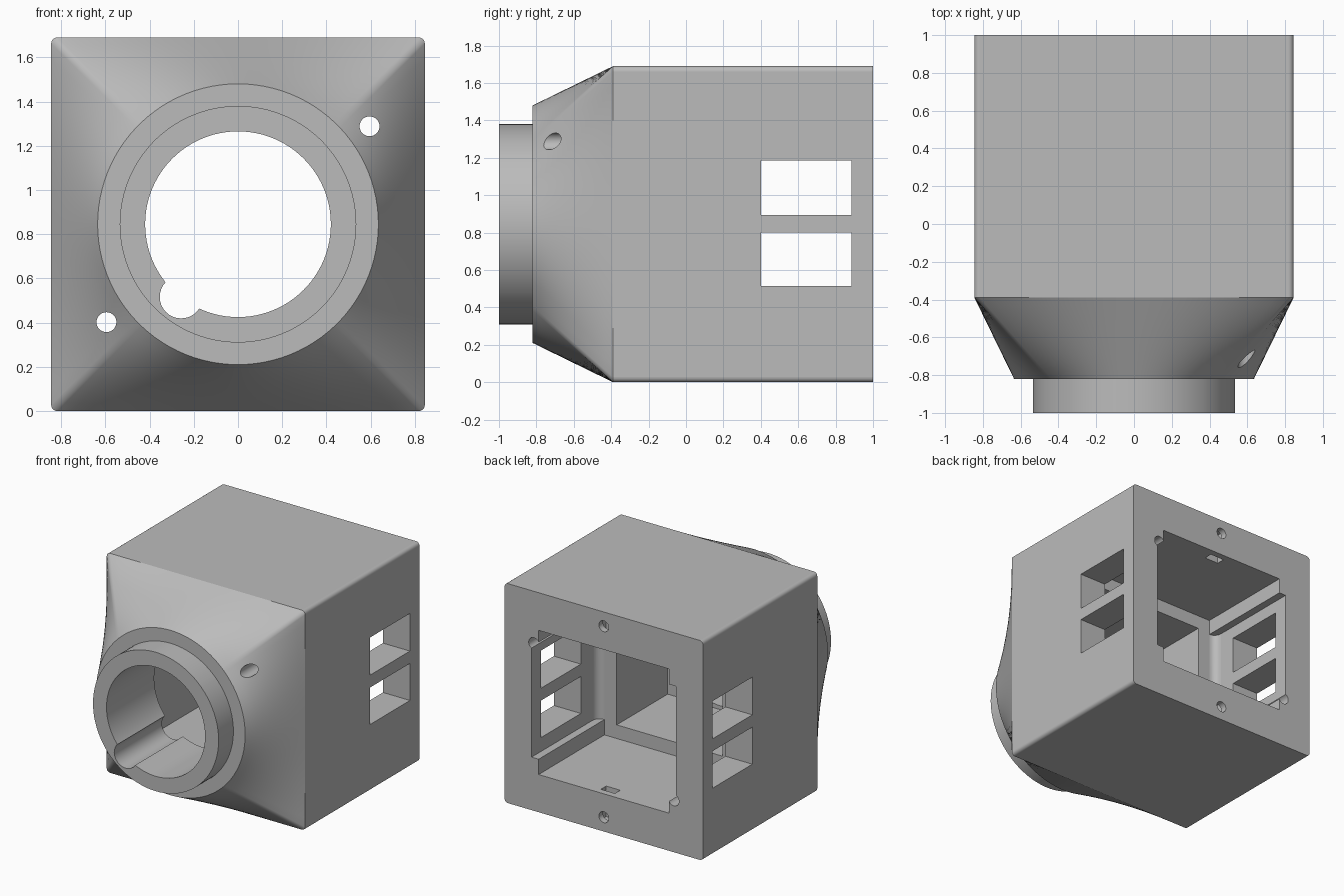
import bpy, bmesh, math
from mathutils import Vector

cube = bpy.data.objects.get("Cube")
if cube:
    bpy.data.objects.remove(cube, do_unlink=True)

HALF = 0.845      # half width of the square body
MID = HALF        # height of the centre axis
FILLET = 0.028    # rounding of the long edges
STEPS = 24        # divisions of each side
ARC = 6           # divisions of each rounded corner
LOFT = 10         # divisions of the tapered nose

grey = bpy.data.materials.new("grey plastic")
grey.use_nodes = True
colour = (0.5, 0.5, 0.5, 1)
grey.diffuse_color = colour
grey.node_tree.nodes["Principled BSDF"].inputs["Base Color"].default_value = colour


def outline():
    """Matching points of the rounded square and of the unit circle."""
    square, circle = [], []
    flat = HALF - FILLET
    edge = math.radians(43.5)
    for side in range(4):
        turn = side * math.pi / 2
        ca, sa = math.cos(turn), math.sin(turn)
        for i in range(STEPS + ARC):
            if i <= STEPS:
                t = 2 * i / STEPS - 1
                p, ang = (HALF, flat * t), edge * t
            else:
                f = (i - STEPS) / ARC
                a = f * math.pi / 2
                p = (flat + FILLET * math.cos(a), flat + FILLET * math.sin(a))
                ang = edge + f * (math.pi / 2 - 2 * edge)
            square.append(Vector((p[0] * ca - p[1] * sa, p[0] * sa + p[1] * ca)))
            circle.append(Vector((math.cos(ang + turn), math.sin(ang + turn))))
    return square, circle


def make_housing():
    square, circle = outline()
    flange = [c * 0.635 for c in circle]
    collar = [c * 0.535 for c in circle]
    sections = [(square, 1.0)]
    for k in range(LOFT + 1):
        f = k / LOFT
        sections.append(([s.lerp(c, f) for s, c in zip(square, flange)], -0.39 - 0.43 * f))
    sections += [(collar, -0.82), (collar, -1.0)]
    bm = bmesh.new()
    rings = [[bm.verts.new((p.x, y, MID + p.y)) for p in pts] for pts, y in sections]
    n = len(square)
    for a, b in zip(rings, rings[1:]):
        for i in range(n):
            j = (i + 1) % n
            bm.faces.new((a[i], a[j], b[j], b[i]))
    bm.faces.new(rings[0])
    bm.faces.new(rings[-1])
    bmesh.ops.recalc_face_normals(bm, faces=bm.faces)
    mesh = bpy.data.meshes.new("camera_housing")
    bm.to_mesh(mesh)
    bm.free()
    mesh.materials.append(grey)
    obj = bpy.data.objects.new("housing", mesh)
    bpy.context.collection.objects.link(obj)
    return obj


housing = make_housing()
housing.data.name = "housing"


def cut(cutter):
    cutter.data.materials.append(grey)
    mod = housing.modifiers.new("cut", 'BOOLEAN')
    mod.operation = 'DIFFERENCE'
    mod.solver = 'EXACT'
    mod.object = cutter
    bpy.context.view_layer.objects.active = housing
    bpy.ops.object.modifier_apply(modifier=mod.name)
    bpy.data.objects.remove(cutter, do_unlink=True)


def box(x0, x1, y0, y1, z0, z1, round_end=0):
    bpy.ops.mesh.primitive_cube_add(size=1)
    obj = bpy.context.object
    for v in obj.data.vertices:
        v.co = (x1 if v.co.x > 0 else x0, y1 if v.co.y > 0 else y0, z1 if v.co.z > 0 else z0)
    if round_end:
        bm = bmesh.new()
        bm.from_mesh(obj.data)
        ends = [e for e in bm.edges if all(abs(v.co.y - y0) < 1e-5 for v in e.verts)
                and abs(e.verts[0].co.x - e.verts[1].co.x) < 1e-5]
        bmesh.ops.bevel(bm, geom=ends, offset=round_end, segments=6, profile=0.5, affect='EDGES')
        bm.to_mesh(obj.data)
        bm.free()
    return obj


def bore(x, z, radius, y0, y1, sides=32):
    bpy.ops.mesh.primitive_cylinder_add(vertices=sides, radius=radius, depth=y1 - y0,
                                        location=(x, (y0 + y1) / 2, z),
                                        rotation=(math.pi / 2, 0, 0))
    return bpy.context.object


# Rear cavity, widened side channels and the inner pocket
cut(box(-0.555, 0.555, 0.2, 1.1, MID - 0.555, MID + 0.555))
cut(box(-0.615, 0.615, 0.2, 1.2, MID - 0.437, MID + 0.437, round_end=0.06))
cut(box(-0.45, 0.45, -0.42, 0.3, MID - 0.45, MID + 0.45))

# Front bore with its round key notch
cut(bore(0, MID, 0.42, -1.1, -0.3, 96))
cut(bore(-0.257, 0.516, 0.097, -1.2, -0.31))

# Side windows, two on each side
for low, high in ((0.515, 0.8), (0.895, 1.185)):
    cut(box(-1, 1, 0.4, 0.885, low, high))

# Long diagonal holes, rear screw holes and their nut slots
for s in (-1, 1):
    cut(bore(0.595 * s, MID + 0.443 * s, 0.045, -1.1, 1.1))
    cut(bore(0, MID + 0.735 * s, 0.042, 0.75, 1.1))
    z0, z1 = sorted((MID + 0.5 * s, MID + 0.79 * s))
    cut(box(-0.06, 0.06, 0.885, 0.95, z0, z1))

# Smooth curved skin, flat faces kept flat
bpy.ops.object.select_all(action='DESELECT')
housing.select_set(True)
bpy.context.view_layer.objects.active = housing
bpy.ops.object.shade_smooth_by_angle(angle=math.radians(20))
for face in housing.data.polygons:
    if max(abs(c) for c in face.normal) > 0.9999:
        face.use_smooth = False
